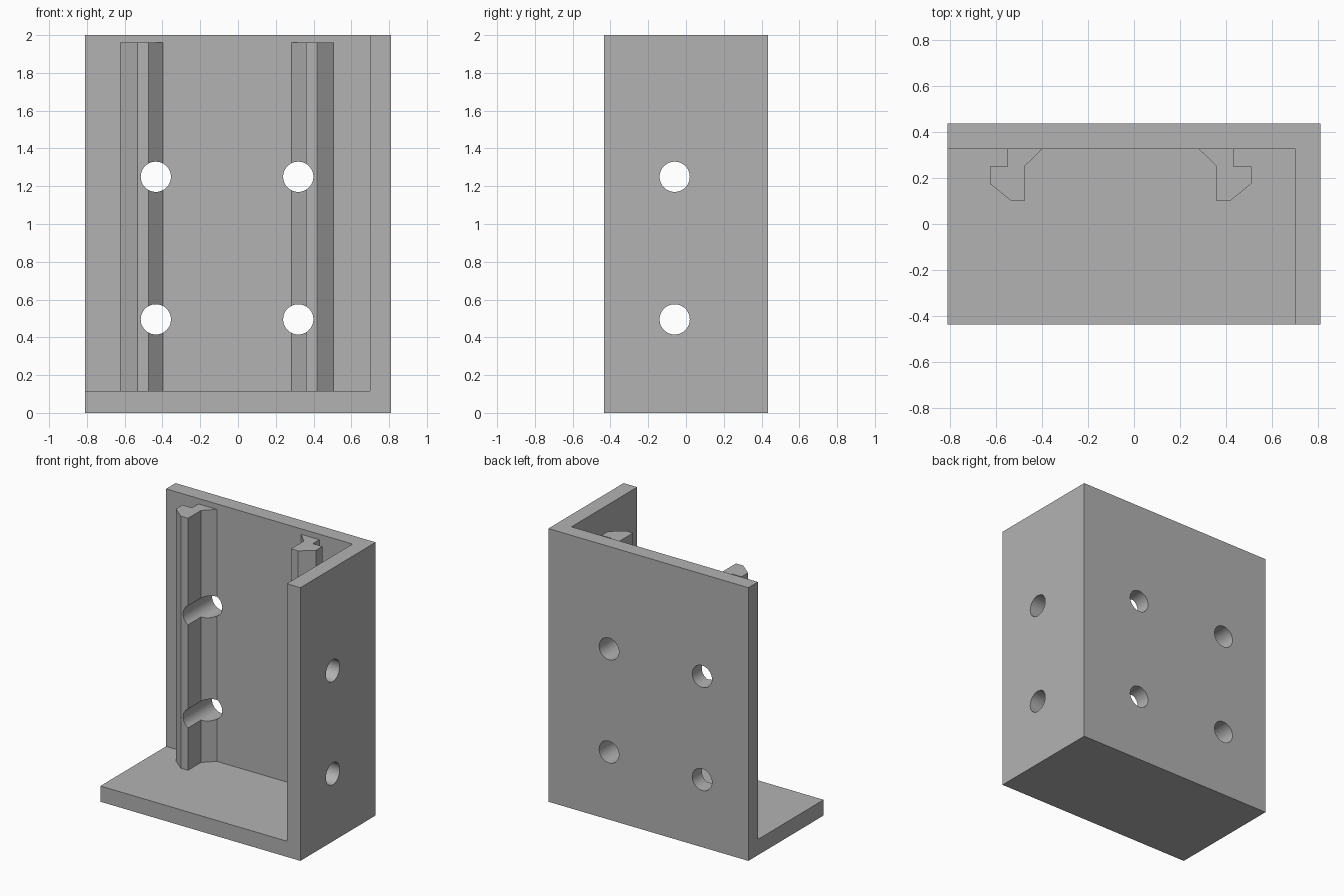
import bpy
import bmesh
from mathutils import Matrix, Vector

default = bpy.data.objects.get("Cube")
if default:
    bpy.data.objects.remove(default, do_unlink=True)

# Overall sizes
HALF_X, HALF_Y, HEIGHT = 0.81, 0.435, 2.0
WALL = 0.11
FLOOR = 0.115
BACK_Y = HALF_Y - WALL          # inner face of the back plate
SIDE_X = HALF_X - WALL          # inner face of the side wall
RAIL_MID = -0.058               # mirror line of the two rails
HOLE_OFFSET = 0.377
HOLE_R = 0.08
HOLE_HEIGHTS = (0.495, 1.25)

grey = bpy.data.materials.new("plain_grey")
grey.use_nodes = True
colour = (0.448, 0.448, 0.448, 1)
grey.diffuse_color = colour
grey.node_tree.nodes["Principled BSDF"].inputs["Base Color"].default_value = colour


def finish(name, bm):
    mesh = bpy.data.meshes.new(name)
    bmesh.ops.recalc_face_normals(bm, faces=bm.faces)
    bm.to_mesh(mesh)
    bm.free()
    mesh.materials.append(grey)
    obj = bpy.data.objects.new(name, mesh)
    bpy.context.collection.objects.link(obj)
    return obj


def box(name, low, high):
    low, high = Vector(low), Vector(high)
    bm = bmesh.new()
    bmesh.ops.create_cube(bm, size=1, matrix=Matrix.Translation((low + high) / 2)
                          @ Matrix.Diagonal((high - low).to_4d()))
    return finish(name, bm)


def prism(name, outline, z0, z1):
    bm = bmesh.new()
    face = bm.faces.new([bm.verts.new((x, y, z0)) for x, y in outline])
    top = bmesh.ops.extrude_face_region(bm, geom=[face])["geom"]
    verts = [v for v in top if isinstance(v, bmesh.types.BMVert)]
    bmesh.ops.translate(bm, verts=verts, vec=(0, 0, z1 - z0))
    return finish(name, bm)


def drill(name, centre, axis):
    bm = bmesh.new()
    turn = Vector((0, 0, 1)).rotation_difference(Vector(axis)).to_matrix().to_4x4()
    bmesh.ops.create_cone(bm, cap_ends=True, segments=48, radius1=HOLE_R,
                          radius2=HOLE_R, depth=1, matrix=Matrix.Translation(centre) @ turn)
    return finish(name, bm)


def cut(obj, cutters):
    for cutter in cutters:
        cutter.hide_render = True
        mod = obj.modifiers.new("cut", "BOOLEAN")
        mod.operation = "DIFFERENCE"
        mod.solver = "EXACT"
        mod.object = cutter
    bpy.ops.object.select_all(action="DESELECT")
    obj.select_set(True)
    bpy.context.view_layer.objects.active = obj
    for mod in list(obj.modifiers):
        bpy.ops.object.modifier_apply(modifier=mod.name)
    bpy.ops.object.shade_smooth_by_angle(angle=0.4)


# Corner bracket: floor, back plate and one side wall in a single solid
bracket = box("corner_bracket", (-HALF_X, -HALF_Y, 0), (HALF_X, HALF_Y, HEIGHT))
cavity = box("cavity_cutter", (-2, -2, FLOOR), (SIDE_X, BACK_Y, 3))

# Hole drills
back_drills = [drill("back_drill", (RAIL_MID + s * HOLE_OFFSET, 0.3, z), (0, 1, 0))
               for s in (-1, 1) for z in HOLE_HEIGHTS]
side_drills = [drill("side_drill", (HALF_X, -0.06, z), (1, 0, 0)) for z in HOLE_HEIGHTS]

# Hooked rails: outline as distance from the mirror line, and y
HOOK = [(0.34, BACK_Y), (0.417, 0.25), (0.417, 0.10), (0.475, 0.10),
        (0.567, 0.175), (0.567, 0.25), (0.49, 0.25), (0.49, BACK_Y)]
for side, name in ((-1, "right_rail"), (1, "left_rail")):
    rail = prism(name, [(RAIL_MID + side * d, y) for d, y in HOOK], FLOOR, 1.96)
    cut(rail, back_drills)

cut(bracket, [cavity] + back_drills + side_drills)

# Remove the helpers
for helper in [cavity] + back_drills + side_drills:
    bpy.data.objects.remove(helper, do_unlink=True)
